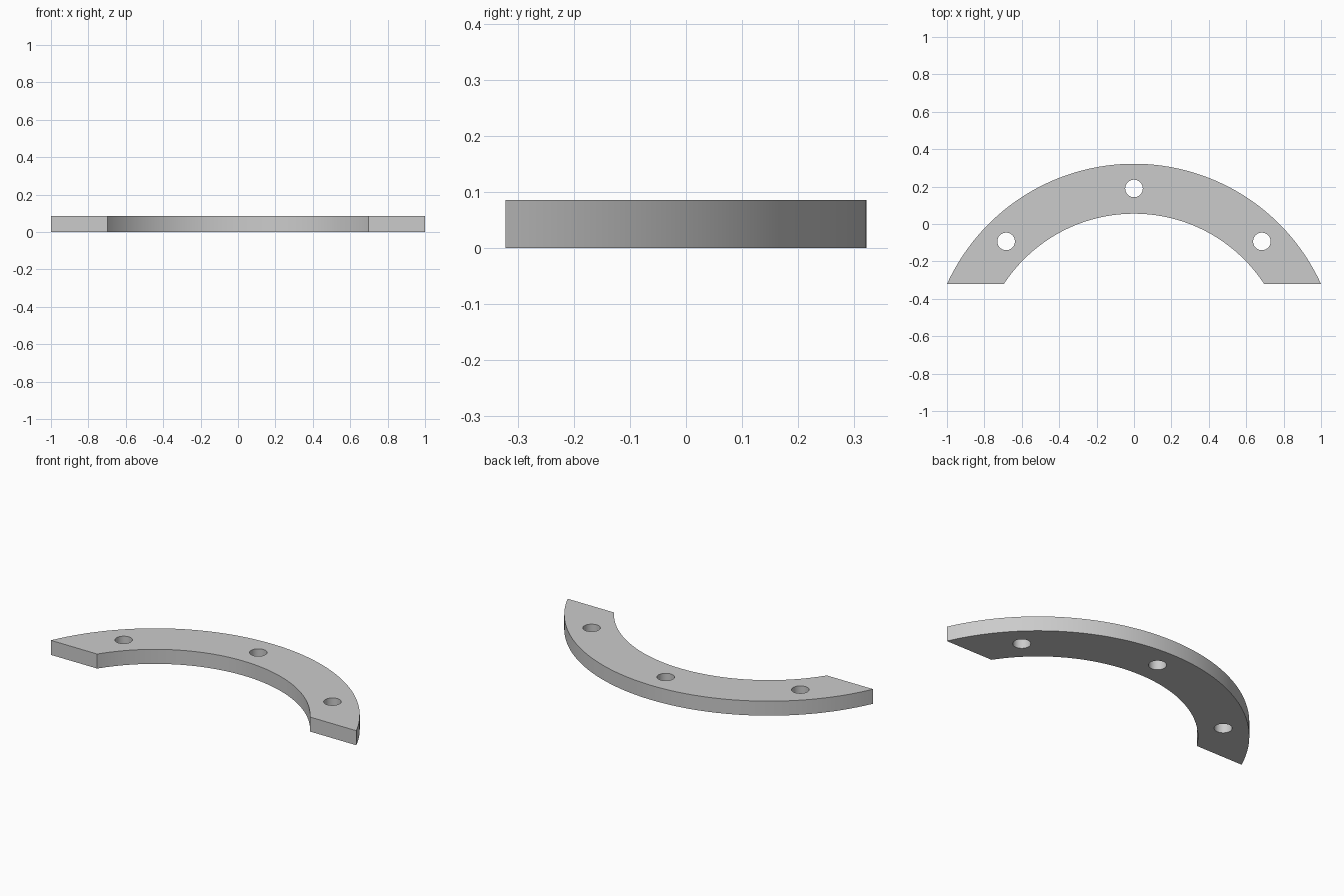
import bpy, bmesh, math

cube = bpy.data.objects.get("Cube")
if cube:
    bpy.data.objects.remove(cube, do_unlink=True)

HEIGHT = 0.086
CENTRE_Y = -0.777          # centre shared by both arcs and the bolt circle
OUTER, INNER, BOLT = 1.099, 0.832, 0.967
CUT_Y = -0.322             # straight cut across both ends
HOLE = 0.047


def arc(radius, steps):
    """Points from the right cut to the left cut, over the crown."""
    half = math.acos((CUT_Y - CENTRE_Y) / radius)
    angles = [half * (1 - 2 * i / steps) for i in range(steps + 1)]
    return [(radius * math.sin(a), CENTRE_Y + radius * math.cos(a)) for a in angles]


def circle(x, y, radius, steps=48):
    turns = [math.tau * i / steps for i in range(steps)]
    return [(x + radius * math.cos(t), y + radius * math.sin(t)) for t in turns]


# Plate outline and three bolt holes, 45 degrees apart
loops = [arc(OUTER, 96) + arc(INNER, 96)[::-1]]
for degrees in (-45, 0, 45):
    a = math.radians(degrees)
    loops.append(circle(BOLT * math.sin(a), CENTRE_Y + BOLT * math.cos(a), HOLE))

bm = bmesh.new()
edges = []
for loop in loops:
    verts = [bm.verts.new((x, y, 0)) for x, y in loop]
    edges += [bm.edges.new((v, verts[i - 1])) for i, v in enumerate(verts)]
bmesh.ops.triangle_fill(bm, use_beauty=True, edges=edges, normal=(0, 0, 1))

# Thickness
raised = bmesh.ops.extrude_face_region(bm, geom=bm.faces[:], use_keep_orig=True)
top = [g for g in raised["geom"] if isinstance(g, bmesh.types.BMVert)]
bmesh.ops.translate(bm, verts=top, vec=(0, 0, HEIGHT))
bmesh.ops.recalc_face_normals(bm, faces=bm.faces[:])

mesh = bpy.data.meshes.new("curved_plate")
bm.to_mesh(mesh)
bm.free()
plate = bpy.data.objects.new("curved_plate", mesh)
bpy.context.collection.objects.link(plate)

# Plain grey material
grey = bpy.data.materials.new("light_grey")
grey.use_nodes = True
colour = (0.6, 0.6, 0.6, 1)
grey.diffuse_color = colour
grey.node_tree.nodes["Principled BSDF"].inputs["Base Color"].default_value = colour
mesh.materials.append(grey)

# Smooth arcs and hole walls, sharp rims
bpy.ops.object.select_all(action="DESELECT")
plate.select_set(True)
bpy.context.view_layer.objects.active = plate
bpy.ops.object.shade_smooth_by_angle(angle=math.radians(30))
